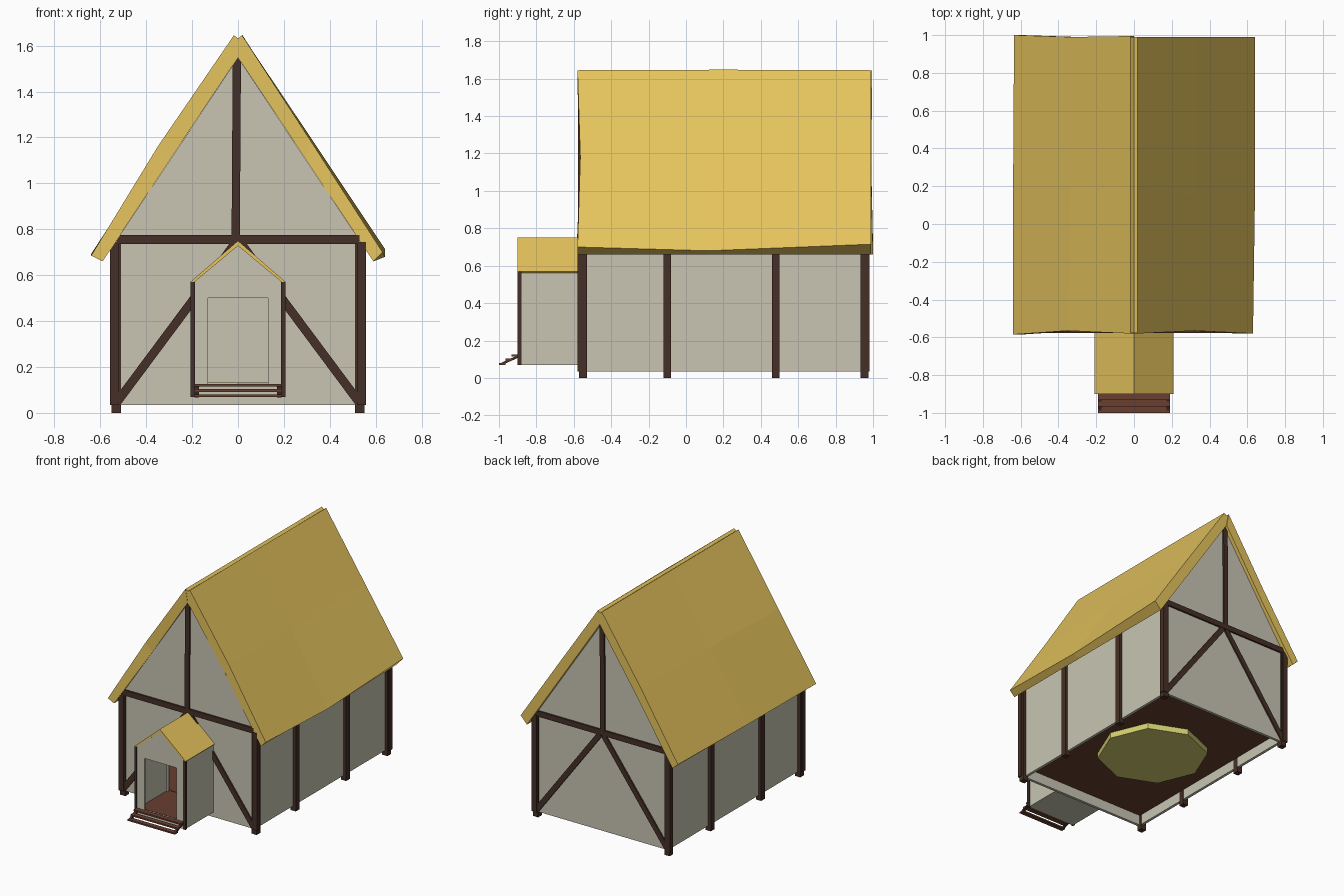
import bpy, bmesh, math
from mathutils import Vector

if "Cube" in bpy.data.objects:
    bpy.data.objects.remove(bpy.data.objects["Cube"])


def mat(name, r, g, b):
    m = bpy.data.materials.new(name)
    m.diffuse_color = (r, g, b, 1)
    m.use_nodes = True
    m.node_tree.nodes["Principled BSDF"].inputs["Base Color"].default_value = m.diffuse_color
    return m


THATCH = mat("thatch", 0.79, 0.55, 0.11)
PLASTER = mat("plaster", 0.58, 0.56, 0.45)
TIMBER = mat("timber", 0.06, 0.028, 0.02)
PLANK = mat("plank", 0.14, 0.05, 0.03)
RUG = mat("rug", 0.65, 0.62, 0.16)


def finish(bm, name, material):
    bmesh.ops.recalc_face_normals(bm, faces=bm.faces)
    me = bpy.data.meshes.new(name)
    bm.to_mesh(me)
    bm.free()
    ob = bpy.data.objects.new(name, me)
    me.materials.append(material)
    bpy.context.collection.objects.link(ob)
    return ob


def prism(name, outline, y0, y1, material):
    """Extrude an x/z outline from y0 to y1."""
    bm = bmesh.new()
    f = bm.faces.new([bm.verts.new((x, y0, z)) for x, z in outline])
    r = bmesh.ops.extrude_face_region(bm, geom=[f])
    vs = [v for v in r["geom"] if isinstance(v, bmesh.types.BMVert)]
    bmesh.ops.translate(bm, verts=vs, vec=(0, y1 - y0, 0))
    return finish(bm, name, material)


def box(name, x0, x1, y0, y1, z0, z1, material):
    return prism(name, [(x0, z0), (x1, z0), (x1, z1), (x0, z1)], y0, y1, material)


def beam(name, p, q, w, y0, y1):
    """Timber in the x/z plane running from p to q."""
    p, q = Vector(p), Vector(q)
    d = (q - p).normalized() * w / 2
    n = Vector((-d.y, d.x))
    return prism(name, [p + n, p - n, q - n, q + n], y0, y1, TIMBER)


def thatch_slab(name, side, rows, inner):
    """Slightly uneven roof slab: 3x3 outer grid over a flat underside."""
    bm = bmesh.new()
    top = [[bm.verts.new((side * x, y, z)) for x, y, z in row] for row in rows]
    low = [[bm.verts.new((side * x, rows[i][j][1], z)) for j in range(3)]
           for i, (x, z) in enumerate(inner)]
    for g in (top, low):
        for i in range(2):
            for j in range(2):
                bm.faces.new((g[i][j], g[i][j+1], g[i+1][j+1], g[i+1][j]))
    rim = [(0, 0), (0, 1), (0, 2), (1, 2), (2, 2), (2, 1), (2, 0), (1, 0)]
    for (a, b), (c, d) in zip(rim, rim[1:] + rim[:1]):
        bm.faces.new((top[a][b], top[c][d], low[c][d], low[a][b]))
    return finish(bm, name, THATCH)


# Main thatched roof
inner = [(0.59, 0.66), (0.295, 1.105), (0, 1.55)]
thatch_slab("roof_right", 1, [
    [(0.63, -0.58, 0.70), (0.64, 0.12, 0.68), (0.64, 0.99, 0.715)],
    [(0.32, -0.565, 1.18), (0.33, 0.15, 1.165), (0.33, 0.99, 1.18)],
    [(0.018, -0.58, 1.645), (0.018, 0.2, 1.648), (0.018, 0.99, 1.645)]], inner)
thatch_slab("roof_left", -1, [
    [(0.64, -0.585, 0.685), (0.64, 0.2, 0.69), (0.635, 1.0, 0.70)],
    [(0.35, -0.565, 1.16), (0.335, 0.2, 1.17), (0.33, 0.99, 1.17)],
    [(0.018, -0.58, 1.645), (0.018, 0.2, 1.645), (0.018, 0.995, 1.645)]], inner)
prism("roof_ridge", [(-0.018, 1.645), (0, 1.55), (0.018, 1.645), (0, 1.632)],
      -0.578, 0.99, THATCH)

# Plaster walls; the front gable has a doorway into the porch
gable_top = [(0.53, 0.75), (0, 1.548), (-0.53, 0.75)]
prism("back_wall", [(-0.53, 0.035), (0.53, 0.035)] + gable_top, 0.945, 0.965, PLASTER)
prism("front_wall", [(-0.53, 0.035), (-0.17, 0.035), (-0.17, 0.51), (0.17, 0.51),
                     (0.17, 0.035), (0.53, 0.035)] + gable_top, -0.565, -0.545, PLASTER)
box("front_sill", -0.17, 0.17, -0.565, -0.545, 0.035, 0.12, PLASTER)
for s, n in ((-1, "left"), (1, "right")):
    box(n + "_wall", *sorted((s * 0.51, s * 0.53)), -0.545, 0.945, 0.035, 0.75, PLASTER)

# Floor and rug
box("floor", -0.51, 0.51, -0.545, 0.945, 0.11, 0.125, PLANK)
bm = bmesh.new()
bmesh.ops.create_cone(bm, cap_ends=True, segments=8, radius1=0.38, radius2=0.38, depth=0.065)
bmesh.ops.translate(bm, verts=bm.verts, vec=(0, 0.2, 0.1))
finish(bm, "rug", RUG)

# Timber frames on both gables
for end, y0, y1 in (("front", -0.58, -0.545), ("back", 0.945, 0.98)):
    for s in (-1, 1):
        beam(end + "_frame_post", (s * 0.538, 0.035), (s * 0.538, 0.745), 0.04, y0, y1)
        beam(end + "_brace", (s * 0.525, 0.05), (s * 0.015, 0.735), 0.038, y0 + .004, y1 - .004)
    beam(end + "_cross_beam", (-0.53, 0.755), (0.53, 0.755), 0.04, y0 + .002, y1 - .002)
    beam(end + "_king_post", (-0.01, 0.77), (-0.005, 1.55), 0.036, y0 + .003, y1 - .003)

# Side wall posts
for s in (-1, 1):
    for y in (-0.55, -0.1, 0.48, 0.955):
        box("side_post", s * 0.53 - 0.021, s * 0.53 + 0.021, y - 0.021, y + 0.021,
            0, 0.74, TIMBER)

# Porch walls, floor and front opening
prism("porch_front", [(-0.195, 0.07), (-0.13, 0.07), (-0.13, 0.5), (0.13, 0.5), (0.13, 0.07),
                      (0.195, 0.07), (0.195, 0.57), (0, 0.735), (-0.195, 0.57)],
      -0.893, -0.88, PLASTER)
box("porch_sill", -0.13, 0.13, -0.893, -0.88, 0.07, 0.12, PLASTER)
box("porch_base", -0.19, 0.19, -0.88, -0.565, 0.07, 0.11, PLASTER)
box("porch_floor", -0.185, 0.185, -0.88, -0.545, 0.11, 0.122, PLANK)
for s in (-1, 1):
    box("porch_side_wall", *sorted((s * 0.183, s * 0.198)), -0.88, -0.565, 0.07, 0.575, PLASTER)
    box("porch_post", s * 0.197 - 0.009, s * 0.197 + 0.009, -0.9, -0.88, 0.07, 0.57, TIMBER)
    prism("porch_roof", [(s * 0.208, 0.57), (s * 0.2, 0.562), (0, 0.728), (0, 0.75)],
          -0.9, -0.56, THATCH)

# Porch steps with stringers
for i in range(3):
    y, z = -1.0 + i * 0.034, 0.07 + i * 0.022
    box("step", -0.19, 0.19, y, y + 0.036, z, z + 0.011, PLANK)
bm = bmesh.new()
for s in (-1, 1):
    q = [bm.verts.new((s * 0.18 + dx, y, z)) for dx in (-0.009, 0.009)
         for y, z in ((-0.99, 0.067), (-0.88, 0.115), (-0.88, 0.13), (-0.99, 0.08))]
    bm.faces.new(q[:4])
    bm.faces.new(q[4:])
    for i in range(4):
        j = (i + 1) % 4
        bm.faces.new((q[i], q[j], q[4 + j], q[4 + i]))
finish(bm, "step_stringers", TIMBER)
